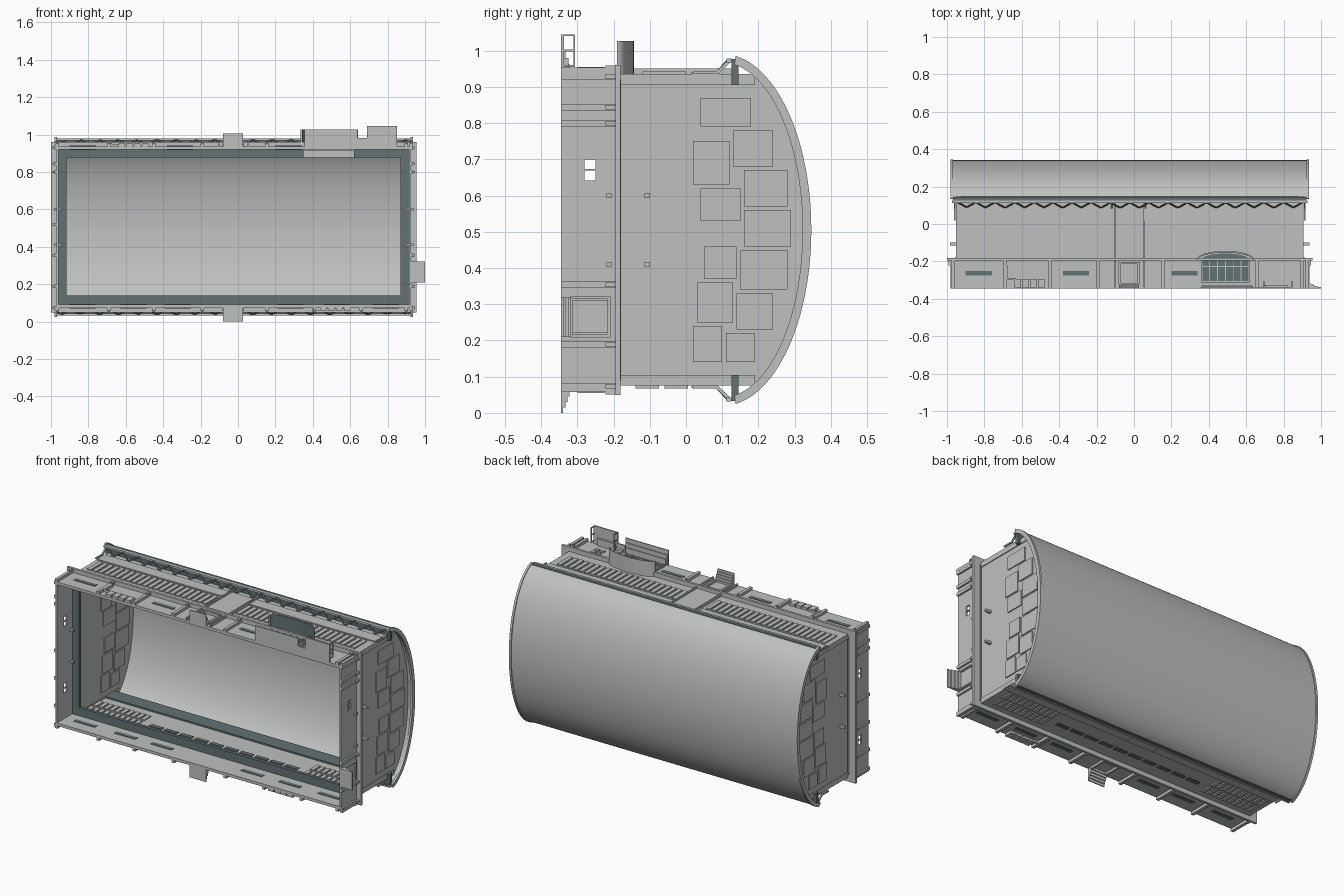
import bpy, bmesh, math
from mathutils import Vector

CX, CZ = -0.023, 0.505      # centre of the hall in x and z

if "Cube" in bpy.data.objects:
    bpy.data.objects.remove(bpy.data.objects["Cube"])


def material(name, rgb):
    m = bpy.data.materials.new(name)
    m.use_nodes = True
    m.diffuse_color = (*rgb, 1)
    m.node_tree.nodes["Principled BSDF"].inputs["Base Color"].default_value = (*rgb, 1)
    return m


GREY = material("light_grey", (0.52, 0.535, 0.53))
SLATE = material("dark_slate", (0.125, 0.165, 0.175))


def finish(name, bm, mat, smooth=False):
    bmesh.ops.recalc_face_normals(bm, faces=bm.faces)
    me = bpy.data.meshes.new(name)
    bm.to_mesh(me)
    bm.free()
    me.materials.append(mat)
    ob = bpy.data.objects.new(name, me)
    bpy.context.collection.objects.link(ob)
    if smooth:
        bpy.ops.object.select_all(action='DESELECT')
        ob.select_set(True)
        bpy.context.view_layer.objects.active = ob
        bpy.ops.object.shade_smooth_by_angle(angle=math.radians(30))
    return ob


def boxes(name, items, mat=GREY):
    """One object from boxes given as x0, x1, y0, y1, z0, z1."""
    bm = bmesh.new()
    for x0, x1, y0, y1, z0, z1 in items:
        vs = bmesh.ops.create_cube(bm, size=1)["verts"]
        for v in vs:
            v.co = Vector(((x0 + x1) / 2 + v.co.x * (x1 - x0),
                           (y0 + y1) / 2 + v.co.y * (y1 - y0),
                           (z0 + z1) / 2 + v.co.z * (z1 - z0)))
    return finish(name, bm, mat)


def extrude(name, pts, start, end, mat=GREY, axis="x", smooth=False):
    """Extrude a profile: (y, z) points along x, or (x, y) points along z."""
    bm = bmesh.new()
    rings = []
    for d in (start, end):
        rings.append([bm.verts.new((d, a, b) if axis == "x" else (a, b, d)) for a, b in pts])
        bm.faces.new(rings[-1])
    n = len(pts)
    for i in range(n):
        j = (i + 1) % n
        bm.faces.new((rings[0][i], rings[0][j], rings[1][j], rings[1][i]))
    return finish(name, bm, mat, smooth)


def side(s, x0, x1, y0, y1, d0, d1):
    """Box on the top (s=1) or bottom (s=-1) long side, d measured from the middle."""
    return (x0, x1, y0, y1, CZ + s * d0, CZ + s * d1)


def end(s, d0, d1, y0, y1, z0, z1):
    return (CX + s * d0, CX + s * d1, y0, y1, z0, z1)


def arc(a, b, limit, n=48):
    return [(0.1 + a * math.cos(t), CZ + b * math.sin(t))
            for t in (limit * (2 * i / n - 1) for i in range(n + 1))]


# Barrel roof with raised end ribs
LIM = math.acos(0.2)
extrude("roof", arc(.241, .481, LIM) + arc(.229, .469, LIM)[::-1], CX - .95, CX + .95, smooth=True)
for s, nm in ((1, "left"), (-1, "right")):
    extrude(nm + "_roof_rib", arc(.246, .486, LIM + .05) + arc(.222, .462, LIM + .05)[::-1],
            CX + s * .945, CX + s * .958, smooth=True)

# Gable walls with relief panels, corner strips and small vents
GABLE = [(-.185, CZ - .43)] + arc(.232, .469, 1.16) + [(-.185, CZ + .43)]
PANELS = ((.02, .10, .14, .24), (.11, .19, .14, .22), (.03, .13, .25, .36), (.14, .24, .23, .33),
          (.15, .28, .34, .45), (.05, .14, .37, .46), (.16, .29, .46, .56), (.04, .15, .53, .62),
          (.16, .28, .57, .67), (.02, .12, .63, .75), (.13, .24, .68, .78), (.04, .18, .79, .87))
for s, nm in ((1, "left"), (-1, "right")):
    extrude(nm + "_gable_wall", GABLE, CX + s * .903, CX + s * .923)
    boxes(nm + "_gable_panels", [end(s, .897, .929, *p) for p in PANELS])
    boxes(nm + "_gable_vents", [end(s, .92, .96, y - .007, y + .007, z - .007, z + .007)
                                for y in (-.213, -.107) for z in (.41, .6)])
    boxes(nm + "_corner_strips", [end(s, .90, .928, -.185, .19, z0, z0 + .03)
                                  for z0 in (CZ - .43, CZ + .40)])

# Long walls, eaves and lattice
for s, nm in ((1, "top"), (-1, "bottom")):
    boxes(nm + "_long_wall", [side(s, CX - .923, CX + .923, -.185, .14, .41, .43)])
    boxes(nm + "_inner_band", [side(s, CX - .90, CX + .90, .06, .15, .40, .409)], SLATE)
    boxes(nm + "_eave_soffit", [side(s, CX - .945, CX + .945, .125, .145, .40, .472)], SLATE)
    boxes(nm + "_eave_shelf", [side(s, CX - .923, CX + .923, .015, .088, .43, .436)])
    boxes(nm + "_eave_lip", [side(s, CX - .95, CX + .95, .112, .126, .462, .474)])
    bm = bmesh.new()
    lo, hi = (.088, .437), (.116, .468)
    step = .0513
    for i in range(36):
        xa = CX - .923 + i * step
        p, q = (lo, hi) if i % 2 else (hi, lo)
        for dx in (0, .026):
            w = .006
            ring = [bm.verts.new((x, y, CZ + s * d)) for x, (y, d) in
                    ((xa - w, p), (xa + w, p), (xa + step + w, q), (xa + step - w, q))]
            if dx == 0:
                bm.faces.new(ring)
    bmesh.ops.delete(bm, geom=[v for v in bm.verts if not v.link_faces], context='VERTS')
    lattice = finish(nm + "_eave_lattice", bm, SLATE)
    lattice.modifiers.new("thickness", 'SOLIDIFY').thickness = .004
    # sloped end brackets tie the wall to the roof edge
    for k, x in enumerate((CX - .94, CX - .1, CX + .08, CX + .932)):
        pts = [(.02, .43), (.088, .43), (.125, .465), (.12, .473), (.083, .438), (.02, .438)]
        extrude(f"{nm}_eave_bracket_{k}", [(y, CZ + s * d) for y, d in pts], x, x + .008)

# Louvres and window strips on the long walls
def louvres(s, x0, x1, y0, y1):
    n = round((x1 - x0) / .036)
    w = (x1 - x0) / n
    return [side(s, x0 + i * w, x0 + i * w + w * .68, y0, y1, .403, .437) for i in range(n)]

boxes("top_louvres", louvres(1, -.92, -.12, -.12, .0) + louvres(1, .07, .87, -.12, .0))
boxes("top_centre_panel", [side(1, -.1, .055, -.18, .015, .42, .436)])
boxes("bottom_louvres", [b for y in (-.14, -.06) for x in (-.92, .52)
                         for b in louvres(-1, x, x + .35, y, y + .065)])
boxes("bottom_window_strip", [side(-1, -.52 + i * .1, -.44 + i * .1, -.10, -.075, .406, .434)
                              for i in range(10)], SLATE)
boxes("top_downpipes", [side(1, x, x + .008, -.34, .13, .43, .446) for x in (-.108, .052)])

# Ledge all round, with the dark floor frame inside
boxes("ledge", [side(s, CX - .977, CX + .977, -.195, -.181, .41, .456) for s in (1, -1)] +
      [end(s, .92, .977, -.195, -.181, CZ - .41, CZ + .41) for s in (1, -1)])
boxes("floor_frame", [end(s, .893, .938, -.2, -.18, CZ - .415, CZ + .415) for s in (1, -1)] +
      [side(-1, CX - .893, CX + .893, -.2, -.18, .366, .415),
       side(1, CX - .893, .35, -.2, -.18, .372, .415),
       side(1, .62, CX + .893, -.2, -.18, .372, .415)], SLATE)
boxes("entrance_ceiling", [side(1, .35, .62, -.17, -.16, .372, .415)])

# Base storey: long walls, then end walls left open at the windows
for s, nm in ((1, "top"), (-1, "bottom")):
    boxes(nm + "_base_wall", [side(s, CX - .948, CX + .948, -.345, -.195, .415, .432)])
for s, nm, centres in ((1, "left", (.671,)), (-1, "right", (.271, .671))):
    parts = [end(s, .938, .948, y0, y1, CZ - .43, CZ + .43) for y0, y1 in ((-.345, -.28), (-.25, -.195))]
    z = CZ - .43
    for c in centres:
        parts += [end(s, .938, .948, -.28, -.25, z, c - .029),
                  end(s, .938, .948, -.28, -.25, c - .002, c + .002)]
        z = c + .029
    parts.append(end(s, .938, .948, -.28, -.25, z, CZ + .43))
    boxes(nm + "_base_wall", parts)
    # pilasters with corbels under the ledge
    zs = (.065, .18, .345, .51, .66 + .13, .835, .92)
    zs = [z for z in zs if s < 0 or z != .51]
    boxes(nm + "_pilasters", [b for z in zs for b in (
        end(s, .946, .958, -.345, -.195, z, z + .018),
        end(s, .946, .968, -.222, -.195, z + .003, z + .015))])
for s, nm, xs in ((1, "top", (-.975, -.70, -.46, -.2, .145, .65, .89, .918)),
                  (-1, "bottom", (-.975, -.70, -.46, -.2, .145, .40, .65, .89, .918))):
    boxes(nm + "_pilasters", [b for x in xs for b in (
        side(s, x, x + .018, -.345, -.195, .43, .448),
        side(s, x + .003, x + .015, -.222, -.195, .43, .454))])

# Slot windows, seen inside and out
for s, nm, xs in ((1, "top", (-.90, -.38, .20)), (-1, "bottom", (-.90, -.63, -.39, .21, .46, .72))):
    boxes(nm + "_slot_windows", [side(s, x, x + .14, -.275, -.25, d, d + .004)
                                 for x in xs for d in (.412, .431)], SLATE)

# Equipment boxes and step railing
for s, nm, x0 in ((1, "top", -.64), (-1, "bottom", .44)):
    boxes(nm + "_equipment_boxes", [side(s, x0 + i * .042, x0 + i * .042 + .036, -.343, -.295, .43, .447)
                                    for i in range(4)])
    boxes(nm + "_equipment_pipe", [side(s, x0 - .045, x0 - .033, -.30, -.225, .43, .45),
                                   side(s, x0 - .045, x0 + .01, -.30, -.29, .43, .445)])

# Service doors with steps
def steps(n, depth, rise):
    return [((n - i) * depth / n, -.345 + i * rise / n, -.345 + (i + 1) * rise / n) for i in range(n)]

for s, nm, reach in ((1, "top", .50), (-1, "bottom", .505)):
    boxes(nm + "_door_frame", [side(s, -.082, -.07, -.32, -.205, .43, .445), side(s, .02, .032, -.32, -.205, .43, .445),
                               side(s, -.082, .032, -.215, -.203, .43, .448)])
    boxes(nm + "_steps", [side(s, -.08, .028, y0, y1, .43, .43 + d) for d, y0, y1 in steps(5, reach - .43, .03)])
boxes("left_steps", [end(1, .946, .948 + d, y0, y1, .21, .32) for d, y0, y1 in steps(4, .075, .028)])
boxes("left_door", [end(1, .946, .953, -.315, -.215, .22, .31)])
boxes("left_door_frame", [end(1, .946, .96, -.32, -.21, z, z + .008) for z in (.208, .314)] +
      [end(1, .946, .96, -.218, -.208, .208, .322)])

# Main entrance: arched canopy, glazing, mullions and broad steps
def bow(rx, ry, n=20):
    return [(.488 + rx * math.cos(math.pi * i / n), -.19 + ry * math.sin(math.pi * i / n)) for i in range(n + 1)]

extrude("canopy", bow(.153, .046) + bow(.147, .040)[::-1], .93, 1.027, axis="z", smooth=True)
extrude("canopy_lining", bow(.147, .040) + bow(.144, .037)[::-1], .93, 1.026, SLATE, "z", True)
extrude("entrance_arch_glass", bow(.125, .032), .934, .942, SLATE, "z")
boxes("entrance_glass", [(.363, .613, -.315, -.19, .934, .942)], SLATE)
boxes("entrance_mullions", [(.36 + i * .042, .365 + i * .042, -.315, -.19, .938, .95) for i in range(7)] +
      [(.36, .617, y, y + .005, .938, .95) for y in (-.31, -.23, -.195)])
boxes("entrance_steps", [(.355, .64, -.345, -.339, .935, 1.027), (.36, .635, -.339, -.333, .935, 1.0),
                         (.365, .63, -.333, -.327, .935, .975)])

# Side porch with railings
boxes("porch_deck", [(.64, .85, -.345, -.337, .935, .98), (.69, .85, -.345, -.337, .98, 1.045)])
boxes("porch_block", [(.7, .82, -.337, -.325, .935, .98)])
boxes("porch_railing", [(x, x + .005, -.34, -.307, z, z + .005) for x in (.692, .843) for z in (.955, .998, 1.04)] +
      [(x, x + .005, -.311, -.306, .955, 1.045) for x in (.692, .843)])
boxes("wall_vents", [(x, x + .025, y, y + .02, .935, .945) for x in (.735, .77) for y in (-.285, -.25)])
